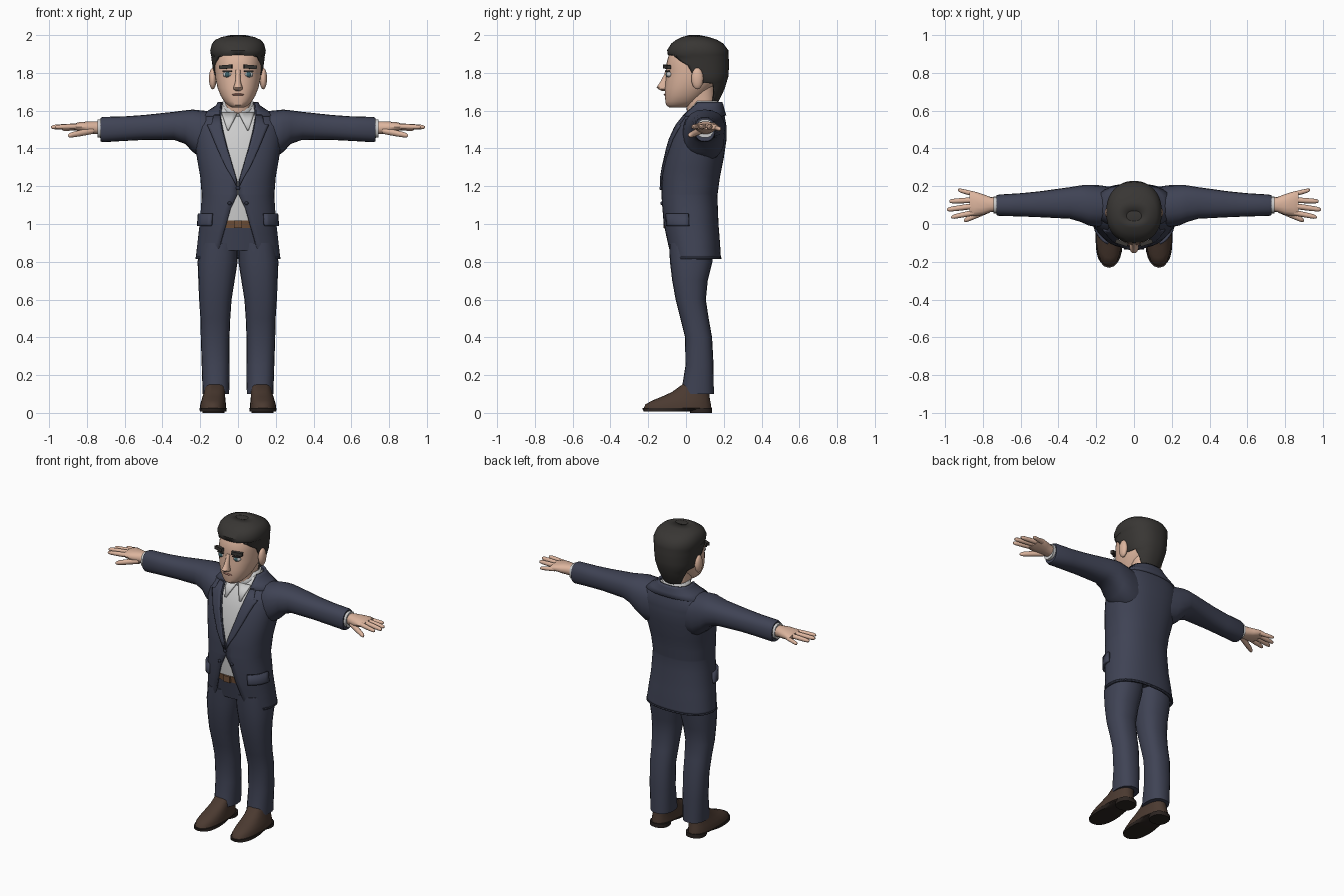
import bpy, bmesh
from math import sin, cos, asin, pi, radians
from mathutils import Matrix

COL = dict(navy=(.05, .056, .09), dark=(.03, .034, .055), skin=(.72, .46, .34), hair=(.04, .037, .034),
           shirt=(.68, .68, .68), shoe=(.07, .042, .03), sole=(.025, .018, .015), belt=(.16, .08, .04),
           white=(.8, .8, .8), iris=(.05, .13, .15), lip=(.4, .18, .14))
MATS = {}
for k, c in COL.items():
    MATS[k] = bpy.data.materials.new(k)
    MATS[k].diffuse_color = (*c, 1)


def at(tab, z):
    """Linear lookup of the columns of a table sorted by its first column."""
    if z <= tab[0][0]:
        return tab[0][1:]
    for a, b in zip(tab, tab[1:]):
        if z <= b[0]:
            t = (z - a[0]) / (b[0] - a[0])
            return [p + (q - p) * t for p, q in zip(a[1:], b[1:])]
    return tab[-1][1:]


def steps(a, b, n):
    return [a + (b - a) * i / n for i in range(n + 1)]


def finish(name, bm, mat, mirror=True, thick=0):
    me = bpy.data.meshes.new(name)
    bm.to_mesh(me)
    bm.free()
    ob = bpy.data.objects.new(name, me)
    bpy.context.collection.objects.link(ob)
    me.materials.append(MATS[mat])
    bpy.ops.object.select_all(action='DESELECT')
    ob.select_set(True)
    bpy.context.view_layer.objects.active = ob
    bpy.ops.object.shade_smooth_by_angle(angle=radians(40))
    if mirror:
        m = ob.modifiers.new('mirror', 'MIRROR')
        m.merge_threshold = .0005
    if thick:
        s = ob.modifiers.new('thick', 'SOLIDIFY')
        s.thickness, s.offset = thick, -1
    return ob


def skin(name, tab, mat, zs=None, lo=None, hi=None, off=0, thick=0, n=14, e=.85, cap=True, axis='z', full=False):
    """Surface through sections (pos, half width, front, back[, centre]); angle 0 = front, pi = back."""
    bm = bmesh.new()
    zs = zs or [r[0] for r in tab]
    rows = []
    for z in zs:
        r = at(tab, z)
        hw, yf, yb, cx = r[0] + off, r[1] - off, r[2] + off, (r[3] if len(r) > 3 else 0)
        a = lo(z) if lo else 0
        b = hi(z) if hi else (2 * pi if full else pi)
        ring = []
        for j in range(n if full else n + 1):
            t = a + (b - a) * j / n
            s, c = sin(t), cos(t)
            x = cx + hw * abs(s) ** e * (1 if s >= 0 else -1)
            y = (yf + yb) / 2 - (yb - yf) / 2 * abs(c) ** e * (1 if c >= 0 else -1)
            ring.append(bm.verts.new((z, y, x) if axis == 'x' else (x, y, z)))
        rows.append(ring)
    for p, q in zip(rows, rows[1:]):
        for j in range(n):
            k = (j + 1) % len(p)
            bm.faces.new((p[j], p[k], q[k], q[j]))
    if cap:
        bm.faces.new(rows[0][::-1])
        bm.faces.new(rows[-1])
    if axis == 'x':
        bmesh.ops.reverse_faces(bm, faces=bm.faces[:])
    return finish(name, bm, mat, True, thick)


def ball(name, mat, loc, size, mirror=True):
    bm = bmesh.new()
    bmesh.ops.create_uvsphere(bm, u_segments=16, v_segments=10, radius=1,
                              matrix=Matrix.Translation(loc) @ Matrix.Diagonal((*size, 1)))
    return finish(name, bm, mat, mirror)


def box(name, mat, loc, size, mirror=True, roll=0, yaw=0):
    bm = bmesh.new()
    bmesh.ops.create_cube(bm, size=1, matrix=Matrix.Translation(loc) @ Matrix.Rotation(yaw, 4, 'Z')
                          @ Matrix.Rotation(roll, 4, 'Y') @ Matrix.Diagonal((*size, 1)))
    return finish(name, bm, mat, mirror)


# Torso sections and the front opening of the jacket
BODY = [(.80, .226, -.088, .186), (.9, .215, -.105, .18), (1.0, .203, -.122, .172), (1.15, .192, -.13, .166),
        (1.25, .2, -.127, .18), (1.35, .218, -.112, .2), (1.45, .232, -.085, .215), (1.52, .235, -.055, .214),
        (1.57, .205, -.02, .205), (1.6, .15, .005, .195), (1.63, .105, .02, .188), (1.65, .096, .03, .18)]
OPEN = [(.82, .15), (.835, .12), (.88, .098), (.95, .078), (1.0, .063), (1.08, .04), (1.16, .002), (1.22, .002),
        (1.4, .055), (1.5, .08), (1.57, .092), (1.65, .088)]


def x_angle(x, z, e=.85):
    return asin(min(1, max(0, x) / at(BODY, z)[0]) ** (1 / e))


def edge(z):
    return x_angle(at(OPEN, z)[0], z)


jz = sorted(set([r[0] for r in OPEN[:-1]] + [r[0] for r in BODY[1:-1]] + [.85, 1.3, 1.48, 1.54]))
skin('jacket_body', BODY, 'navy', jz, edge, thick=.012, n=20, cap=False)
skin('jacket_hem', BODY, 'dark', [.815, .824], edge, off=.002, thick=.014, n=20, cap=False)

# Lapels and jacket collar
LAP = [(1.2, .006), (1.3, .036), (1.5, .066), (1.525, .074), (1.53, .05), (1.58, .03)]
skin('lapel', BODY, 'navy', [1.2, 1.25, 1.3, 1.4, 1.45, 1.5, 1.525, 1.53, 1.58], edge,
     lambda z: x_angle(at(OPEN, z)[0] + at(LAP, z)[0], z), off=.01, thick=.012, n=4, cap=False)
skin('jacket_collar', BODY, 'navy', [1.575, 1.6, 1.63, 1.645], edge, off=.01, thick=.014, cap=False)

# Pocket flaps and buttons
skin('pocket_flap', BODY, 'navy', [.99, 1.0, 1.055], lambda z: radians(38), lambda z: radians(88),
     off=.014, thick=.014, n=6, cap=False)
ball('top_button', 'dark', (0, -.133, 1.19), (.011, .008, .011), False)
ball('lower_button', 'dark', (.045, -.128, 1.11), (.01, .008, .01))

# Shirt, shirt collar, belt
skin('shirt', BODY, 'shirt', [.99, 1.15, 1.25, 1.35, 1.45, 1.52, 1.57, 1.6, 1.63], off=-.016)
skin('shirt_collar_band', [(1.57, .088, -.005, .172), (1.61, .085, .008, .17), (1.65, .082, .03, .17)], 'shirt',
     lo=lambda z: (z - 1.57) * 8, thick=.01, cap=False)
skin('shirt_collar_flap', BODY, 'shirt', [1.5, 1.55, 1.59],
     lambda z: x_angle(.05 - (z - 1.5) * .52, z), lambda z: x_angle(.058 + (z - 1.5) * .35, z),
     off=-.004, thick=.01, n=4, cap=False)
skin('belt', BODY, 'belt', [.978, 1.018], off=-.0125)
box('buckle', 'belt', (0, -.113, .998), (.045, .012, .04), False)

# Sleeves and shirt cuffs
skin('sleeve', [(.12, .13, .0, .195, 1.46), (.18, .132, -.02, .205, 1.468), (.24, .112, -.008, .207, 1.494),
                (.28, .089, .01, .205, 1.513), (.34, .074, .028, .195, 1.52), (.5, .066, .036, .173, 1.511),
                (.6, .065, .04, .163, 1.505), (.715, .067, .043, .156, 1.5), (.728, .062, .047, .152, 1.5)],
     'navy', axis='x', full=True, n=20)
skin('shirt_cuff', [(.7, .05, .055, .146, 1.505), (.745, .049, .055, .146, 1.505)], 'shirt', axis='x', full=True)

# Hands
skin('palm', [(.72, .034, .067, .14, 1.507), (.76, .034, .063, .143, 1.51), (.8, .031, .048, .158, 1.512),
              (.845, .024, .042, .172, 1.515), (.87, .015, .046, .172, 1.515)], 'skin', axis='x', full=True)
for nm, x0, y0, z0, x1, y1, z1, r in [('little_finger', .84, .157, 1.51, .932, .18, 1.502, .012),
                                      ('ring_finger', .85, .127, 1.516, .978, .12, 1.51, .0135),
                                      ('middle_finger', .85, .095, 1.518, .99, .076, 1.513, .014),
                                      ('index_finger', .84, .062, 1.517, .968, .036, 1.513, .0135),
                                      ('thumb', .765, .078, 1.495, .9, .018, 1.468, .0165)]:
    rows = []
    for t, s in [(0, 1.1), (.5, 1.05), (.85, .9), (.96, .65), (1, .3)]:
        y, h = y0 + (y1 - y0) * t, r * s
        rows.append((x0 + (x1 - x0) * t, h, y - h, y + h, z0 + (z1 - z0) * t))
    skin(nm, rows, 'skin', axis='x', full=True, n=10, e=1)

# Trousers
skin('trouser_seat', BODY, 'navy', [.86, .9, .95, .995], off=-.018)
skin('trouser_leg', [(.1, .07, -.027, .148, .117), (.13, .071, -.022, .147, .117), (.25, .073, -.003, .146, .119),
                     (.4, .076, -.005, .138, .121), (.5, .079, -.03, .12, .12), (.6, .086, -.055, .105, .12),
                     (.7, .096, -.073, .115, .114), (.8, .106, -.085, .14, .108), (.9, .1, -.09, .15, .1)],
     'navy', full=True, n=20)

# Shoes
skin('shoe_upper', [(.02, .069, -.225, .135, .132), (.045, .068, -.215, .132, .132), (.065, .064, -.18, .128, .13),
                    (.085, .06, -.13, .125, .128), (.11, .056, -.075, .122, .124), (.15, .054, -.02, .122, .12)],
     'shoe', full=True, n=20)
skin('shoe_sole', [(.008, .07, -.225, .02, .132), (.026, .073, -.232, .14, .132)], 'sole', full=True, n=20)
skin('shoe_heel', [(0, .06, .02, .138, .13), (.026, .06, .02, .138, .13)], 'sole', full=True)

# Neck and head
skin('neck', [(1.55, .07, .01, .16), (1.64, .07, 0, .155), (1.74, .08, -.02, .15)], 'skin')
skin('head', [(1.618, .035, -.09, .0), (1.63, .055, -.106, .04), (1.65, .074, -.109, .07), (1.68, .092, -.112, .1),
              (1.72, .108, -.112, .14), (1.77, .119, -.107, .18), (1.81, .122, -.104, .195), (1.84, .123, -.106, .2),
              (1.9, .122, -.09, .2), (1.95, .1, -.055, .16)], 'skin', e=.88, n=18)
skin('nose', [(1.705, .012, -.128, -.09), (1.714, .024, -.147, -.09), (1.724, .024, -.155, -.09),
              (1.75, .015, -.138, -.09), (1.79, .012, -.116, -.09), (1.815, .014, -.108, -.09)], 'skin', e=1)
ball('ear', 'skin', (.134, .06, 1.77), (.02, .032, .057))
ball('eye_white', 'white', (.055, -.088, 1.792), (.026, .017, .016))
ball('iris', 'iris', (.056, -.099, 1.792), (.013, .009, .014))
box('eyebrow', 'hair', (.064, -.1, 1.832), (.068, .022, .02), roll=radians(4), yaw=radians(18))
box('upper_eyelid', 'hair', (.057, -.098, 1.809), (.05, .014, .006), yaw=radians(14))
ball('lips', 'lip', (0, -.109, 1.685), (.032, .009, .006), False)

# Hair shell with face and ears left open
HAIR = [(1.635, .07, .02, .165), (1.71, .105, -.02, .203), (1.78, .126, -.06, .224), (1.84, .136, -.088, .228),
        (1.92, .147, -.1, .224), (1.955, .138, -.078, .198), (1.975, .12, -.052, .165), (1.99, .088, -.02, .12),
        (2.0, .04, .015, .07)]
LINE = [(1.635, 130), (1.69, 122), (1.744, 112), (1.75, 80), (1.8, 74), (1.84, 70), (1.862, 55), (1.885, 42), (1.895, 0)]
hz = [1.635, 1.66, 1.69, 1.72, 1.744, 1.75, 1.78, 1.8, 1.84, 1.862, 1.885, 1.895, 1.92, 1.955, 1.975, 1.99, 2.0]
skin('hair', HAIR, 'hair', hz, lambda z: radians(at(LINE, z)[0]), n=18, e=.88, thick=.012, cap=False)
skin('hair_crown', HAIR, 'hair', [1.9, 1.955, 1.975, 1.99, 2.0], n=18, e=.88, off=-.002)
